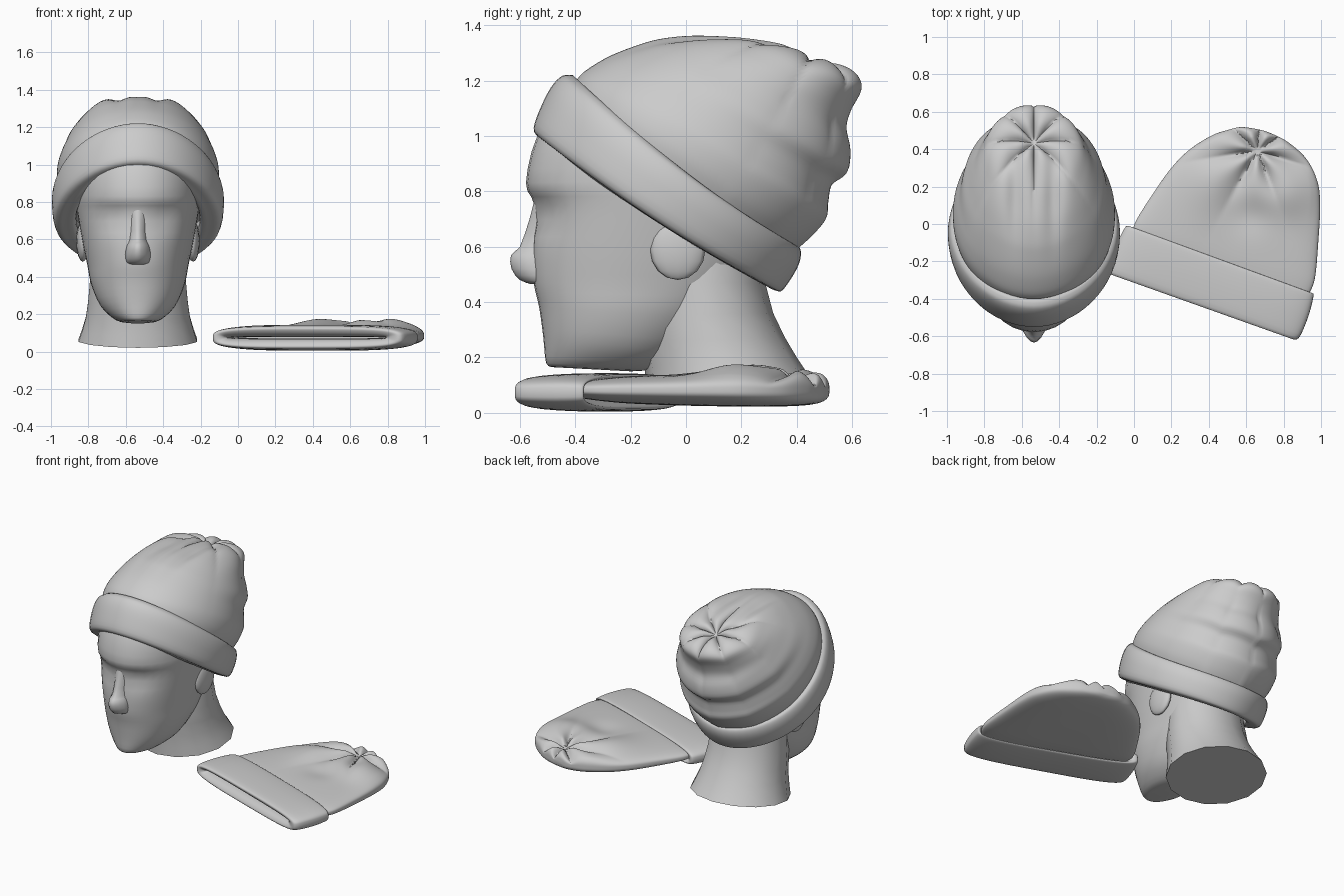
import bpy, bmesh, math
from mathutils import Vector

if "Cube" in bpy.data.objects:
    bpy.data.objects.remove(bpy.data.objects["Cube"])

CX = -0.535          # centre line of the head
X, Z = Vector((1, 0, 0)), Vector((0, 0, 1))


def side(a, b, c, d):
    """Ring end points front (y, z) and back (y, z) in the head's mid plane."""
    return Vector((CX, a, b)), Vector((CX, c, d))


def flat(mid_z):
    """Ring end points left (x, y) and right (x, y) lying at a height."""
    return lambda a, b, c, d: (Vector((a, b, mid_z)), Vector((c, d, mid_z)))


def spline(p0, p1, p2, p3, t):
    return 0.5 * (2 * p1 + (p2 - p0) * t + (2 * p0 - 5 * p1 + 4 * p2 - p3) * t * t
                  + (3 * p1 - p0 - 3 * p2 + p3) * t ** 3)


def loft(name, rows, place, axis, n=2.0, segs=48, sub=4, closed=False, shape=None, angle=60):
    """Skin smoothly interpolated super-ellipse rings (a, b, c, d, half width)."""
    keys = [(*place(*r[:4]), r[4]) for r in rows]
    count = len(keys)

    def get(i):
        return keys[i % count] if closed else keys[max(0, min(count - 1, i))]

    rings = []
    for i in range(count if closed else count - 1):
        for s in range(sub):
            k = [get(i + j) for j in (-1, 0, 1, 2)]
            rings.append([spline(*(q[c] for q in k), s / sub) for c in range(3)])
    if not closed:
        rings.append(list(keys[-1]))
    bm = bmesh.new()
    loops = []
    for p, q, w in rings:
        loop = []
        for j in range(segs):
            a = 2 * math.pi * j / segs
            u = math.cos(a)
            h = max(0, 1 - abs(u) ** n) ** (1 / n) * (1 if math.sin(a) >= 0 else -1)
            v = (p + q) / 2 + (p - q) / 2 * u + axis * (w * h)
            loop.append(bm.verts.new(shape(v) if shape else v))
        loops.append(loop)
    pairs = list(zip(loops, loops[1:])) + ([(loops[-1], loops[0])] if closed else [])
    for lo, hi in pairs:
        for j in range(segs):
            k = (j + 1) % segs
            bm.faces.new((lo[j], lo[k], hi[k], hi[j]))
    if not closed:
        bm.faces.new(loops[0][::-1])
        bm.faces.new(loops[-1])
    bmesh.ops.recalc_face_normals(bm, faces=bm.faces)
    me = bpy.data.meshes.new(name)
    bm.to_mesh(me)
    bm.free()
    ob = bpy.data.objects.new(name, me)
    bpy.context.collection.objects.link(ob)
    smooth(ob, angle)
    return ob


def smooth(ob, angle=60):
    bpy.ops.object.select_all(action='DESELECT')
    ob.select_set(True)
    bpy.context.view_layer.objects.active = ob
    bpy.ops.object.shade_smooth_by_angle(angle=math.radians(angle))


def bump(v, x, y, sx, sy):
    return math.exp(-((v.x - x) / sx) ** 2 - ((v.y - y) / sy) ** 2)


def gather(v, pole, n, m, amp, reach, power=0.5, turn=0.0):
    """Radial creases that fan out from the gathered crown point."""
    d = v - pole
    x, y = d.dot(X), d.dot(n.cross(X))
    r, phi = math.hypot(x, y), math.atan2(y, x) + turn
    fade = min(r / 0.08, 1) * math.exp(-(r / reach) ** 2)
    crease = abs(math.sin(m * phi / 2)) ** power - 0.65
    return v + n * (amp * crease * fade - 0.02 * math.exp(-(r / 0.06) ** 2))


# head: shallow eye sockets pressed into the lofted skull
def face(v):
    if v.y < -0.2:
        for s in (-1, 1):
            g = ((v.x - CX - s * 0.13) / 0.08) ** 2 + ((v.z - 0.71) / 0.06) ** 2
            v.y += 0.025 * math.exp(-g)
    return v


loft("head", [(-.48, .165, -.2, .15, .06), (-.505, .18, -.12, .16, .12),
              (-.515, .27, 0, .22, .20), (-.53, .38, .14, .34, .25),
              (-.55, .47, .25, .45, .27), (-.555, .58, .32, .58, .295),
              (-.55, .75, .36, .75, .325), (-.578, .83, .41, .85, .335),
              (-.537, 1.0, .45, 1.0, .335), (-.43, 1.15, .40, 1.12, .28),
              (-.25, 1.24, .3, 1.2, .19), (-.05, 1.28, .1, 1.27, .05)],
     side, X, n=2.1, segs=40, sub=3, shape=face)

# nose
loft("nose", [(-.56, .465, -.44, .465, .05), (-.60, .48, -.44, .47, .065),
              (-.63, .52, -.44, .52, .07), (-.632, .57, -.44, .57, .06),
              (-.60, .60, -.44, .60, .05), (-.565, .70, -.44, .70, .05),
              (-.545, .78, -.44, .79, .06)], side, X, n=1.6, segs=16, sub=2)

# neck with a slanted flat cut
loft("neck", [(-.15, .6, .27, .55, .25), (-.17, .35, .315, .36, .265),
              (-.15, .17, .40, .20, .285), (-.14, .02, .47, .10, .325)],
     side, X, segs=14, sub=2)

# ear lobes peeping from under the hat
for s, label in ((-1, "left"), (1, "right")):
    bpy.ops.mesh.primitive_uv_sphere_add(segments=12, ring_count=8, radius=1,
                                         location=(CX + s * 0.295, -0.03, 0.59))
    ear = bpy.context.object
    ear.name = label + "_ear"
    ear.scale = (0.035, 0.1, 0.11)
    smooth(ear)


# worn hat: turned-up band, sagging a little at the sides
def sag(v):
    v.z -= 0.035 * min(1, abs(v.x - CX) / 0.43) ** 2
    return v


loft("worn_hat_band", [(-.50, .99, .30, .47, .33), (-.53, .995, .33, .44, .39),
                       (-.55, 1.03, .355, .45, .445), (-.517, 1.12, .40, .52, .46),
                       (-.477, 1.19, .415, .57, .455), (-.435, 1.22, .405, .60, .435),
                       (-.40, 1.19, .36, .59, .40)],
     side, X, n=1.95, segs=64, closed=True, shape=sag)

# worn hat: slouching crown with two soft lengthwise ridges
POLE, TILT = Vector((CX, .44, 1.26)), Vector((0, .5, .85)).normalized()


def worn_folds(v):
    v = gather(v, POLE, TILT, 8, 0.04, 0.33)
    if v.z > 1.1:
        for s in (-1, 1):
            v.z += 0.012 * bump(v, CX + s * .19, .25, .06, .2) \
                 - 0.02 * bump(v, CX + s * .10, .15, .04, .25)
    return v


loft("worn_hat_crown", [(-.43, 1.15, .36, .57, .41), (-.40, 1.195, .43, .62, .43),
                        (-.37, 1.23, .505, .70, .432), (-.31, 1.27, .515, .76, .418),
                        (-.25, 1.30, .53, .83, .397), (-.17, 1.33, .585, .875, .38),
                        (-.1, 1.35, .595, .95, .35), (0, 1.363, .58, 1.03, .318),
                        (.1, 1.363, .60, 1.10, .285), (.2, 1.355, .635, 1.17, .24),
                        (.3, 1.335, .61, 1.22, .165), (.37, 1.31, .54, 1.25, .085),
                        (.43, 1.275, .46, 1.26, .01)],
     side, X, segs=128, shape=worn_folds)


# flat hat: crown with creases fading out towards its rim and underside
def flat_folds(v):
    w = max(0, min(1, (v.z - .085) / .04))
    g = gather(v, Vector((.66, .39, .14)), Z, 7, 0.05, 0.3, 0.9, 0.3)
    g.z += 0.035 * bump(v, .78, .15, .15, .12) + 0.025 * bump(v, .42, .22, .13, .2) \
        - 0.02 * bump(v, .62, .05, .12, .1)
    return v.lerp(g, w)


loft("flat_hat_crown", [(-.01, -.06, .92, -.40, .04), (.01, .015, .965, -.30, .05),
                        (.10, .16, .985, -.1, .057), (.2, .30, .995, .1, .06),
                        (.3, .40, .98, .23, .06), (.42, .475, .92, .35, .056),
                        (.51, .505, .82, .44, .046), (.56, .517, .72, .49, .03),
                        (.60, .517, .66, .507, .01)],
     flat(.083), Z, n=3, segs=192, sub=10, shape=flat_folds)

# flat hat: rolled band with the slot opening at its front
loft("flat_hat_band", [(0, -.13, .86, -.45, .006), (-.05, -.24, .79, -.55, .008),
                       (-.10, -.272, .83, -.605, .036), (-.135, -.25, .88, -.61, .06),
                       (-.10, -.13, .93, -.50, .069), (-.055, -.03, .957, -.40, .066),
                       (-.03, -.01, .955, -.37, .056), (0, -.04, .92, -.39, .04)],
     flat(.074), Z, n=3.5, segs=96, closed=True)
